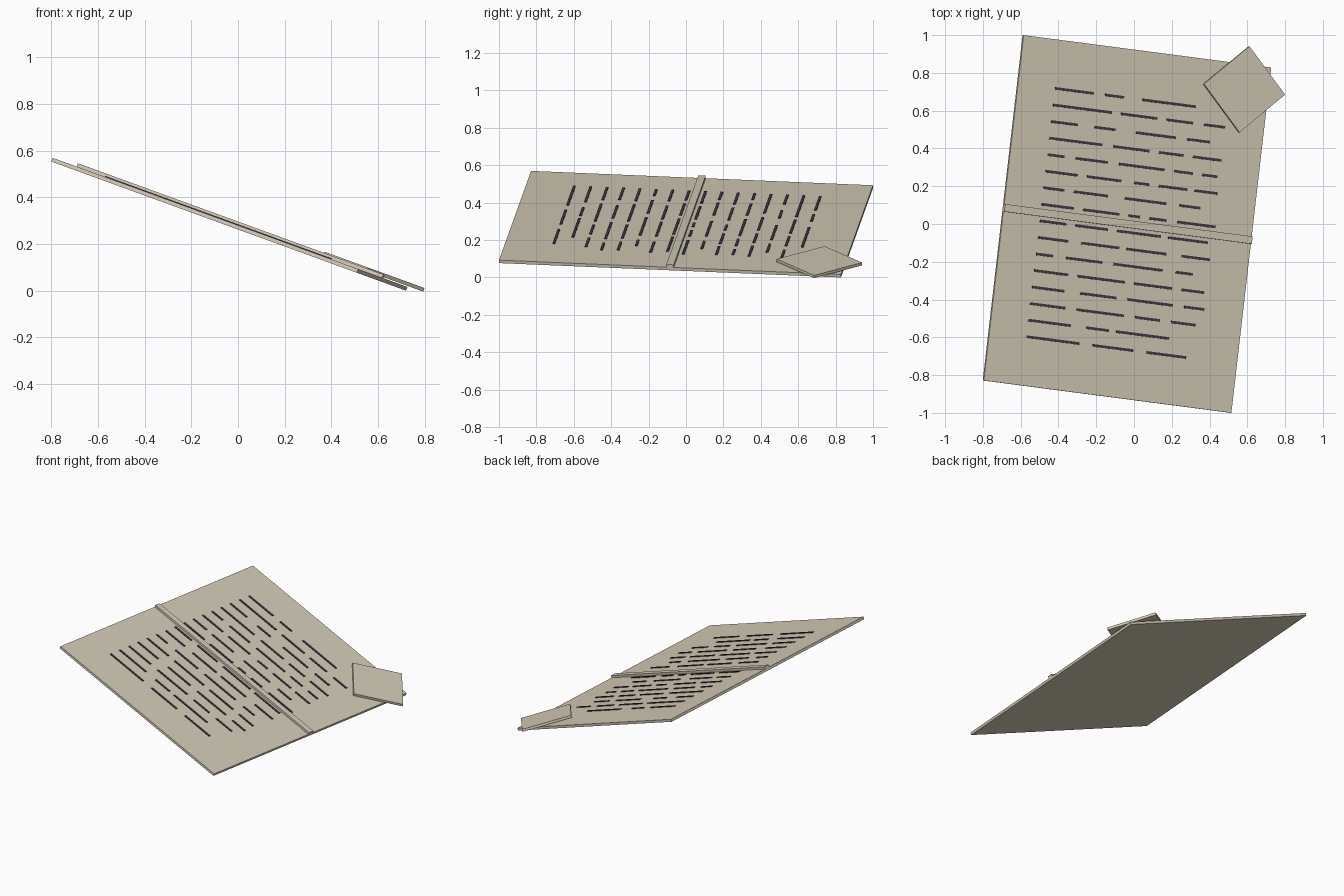
import bpy, bmesh, math
from mathutils import Matrix, Vector

if "Cube" in bpy.data.objects:
    bpy.data.objects.remove(bpy.data.objects["Cube"])

def material(name, srgb):
    m = bpy.data.materials.new(name)
    lin = [((c / 255 + 0.055) / 1.055) ** 2.4 for c in srgb]
    m.diffuse_color = (*lin, 1)
    m.use_nodes = True
    m.node_tree.nodes["Principled BSDF"].inputs["Base Color"].default_value = m.diffuse_color
    return m

PAPER = material("aged paper", (212, 204, 184))
INK = material("dark ink", (62, 60, 70))

# The sheet is turned 7 degrees in its own plane, then tilted 20 degrees
POSE = (Matrix.Translation((-0.04, 0, 0.277)) @
        Matrix.Rotation(math.radians(20), 4, 'Y') @
        Matrix.Rotation(math.radians(-7), 4, 'Z'))
W, H, T = 1.405, 1.842, 0.017

def add_box(bm, x, y, z0, z1, sx, sy, turn=0):
    mat = (POSE @ Matrix.Translation((x, y, (z0 + z1) / 2)) @
           Matrix.Rotation(math.radians(turn), 4, 'Z') @
           Matrix.Diagonal((sx, sy, z1 - z0, 1)))
    bmesh.ops.create_cube(bm, size=1, matrix=mat)

def finish(bm, name, mat):
    me = bpy.data.meshes.new(name)
    bm.to_mesh(me)
    bm.free()
    me.materials.append(mat)
    bpy.context.collection.objects.link(bpy.data.objects.new(name, me))

def box(name, mat, *args):
    bm = bmesh.new()
    add_box(bm, *args)
    finish(bm, name, mat)

# Sheet, raised centre crease and folded corner
box("sheet", PAPER, 0, 0, 0, T, W, H)
box("crease", PAPER, 0, 0, T - 0.004, 0.032, 1.405, 0.04)
box("folded_corner", PAPER, 0.56, 0.787, 0.0215, 0.0375, 0.325, 0.325, 45)

# Written lines: each row is a list of word spans, as seen from above
ROWS = [
    [(-.42, -.215), (-.155, -.055), (.04, .325)],
    [(-.43, -.12), (-.07, .12), (.17, .31), (.37, .48)],
    [(-.44, -.3), (-.21, -.1), (.01, .22), (.28, .4)],
    [(-.45, -.17), (-.11, .08), (.13, .26), (.31, .46)],
    [(-.46, -.37), (-.31, -.14), (-.08, .16), (.21, .31), (.36, .44)],
    [(-.47, -.3), (-.25, -.07), (0, .08), (.13, .28), (.32, .44)],
    [(-.48, -.37), (-.32, -.14), (-.05, .17), (.24, .35)],
    [(-.49, -.32), (-.27, -.08), (-.03, .03), (.08, .17), (.23, .43)],
    [(-.5, -.36), (-.31, -.14), (-.09, .14), (.18, .39)],
    [(-.51, -.35), (-.28, -.08), (-.04, .17), (.25, .4)],
    [(-.52, -.43), (-.36, -.17), (-.11, .15), (.22, .31)],
    [(-.53, -.35), (-.3, -.05), (0, .2), (.25, .37)],
    [(-.535, -.365), (-.28, -.09), (-.03, .21), (.27, .375)],
    [(-.545, -.36), (-.3, -.05), (.01, .14), (.2, .33)],
    [(-.555, -.33), (-.25, -.13), (-.09, .19)],
    [(-.565, -.285), (-.215, 0), (.07, .28)],
]
bm = bmesh.new()
for i, row in enumerate(ROWS):
    y = 0.663 - 0.0883 * i
    for a, b in row:
        x0 = -0.493 + (a - row[0][0]) / 0.9327
        x1 = -0.493 + (b - row[0][0]) / 0.9327
        add_box(bm, (x0 + x1) / 2, y, T - 0.002, T + 0.004, x1 - x0, 0.014)
finish(bm, "written_lines", INK)
